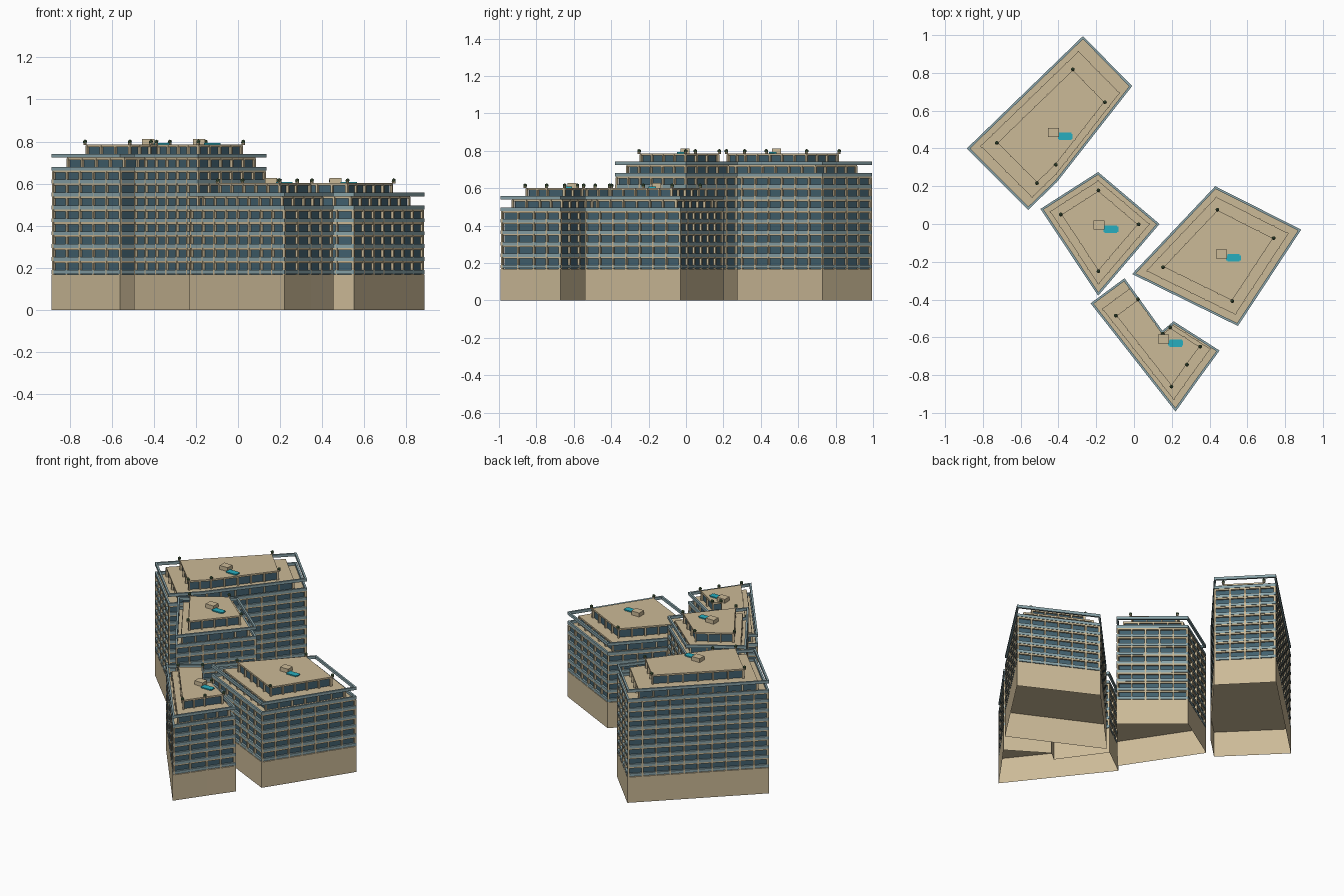
import bpy, bmesh, math
from mathutils import Vector, Matrix

if "Cube" in bpy.data.objects:
    bpy.data.objects.remove(bpy.data.objects["Cube"])

BASE_H, FLOOR = 0.168, 0.0613


def material(name, rgb):
    m = bpy.data.materials.new(name)
    m.diffuse_color = (*rgb, 1)
    m.use_nodes = True
    m.node_tree.nodes["Principled BSDF"].inputs["Base Color"].default_value = m.diffuse_color
    return m


STONE = material("stone", (0.60, 0.49, 0.31))
GLASS = material("dark_glass", (0.055, 0.12, 0.16))
RAIL = material("rail_glass", (0.25, 0.37, 0.40))
WATER = material("water", (0.02, 0.42, 0.52))
GREEN = material("foliage", (0.07, 0.13, 0.06))


def finish(bm, name, mat):
    bmesh.ops.recalc_face_normals(bm, faces=bm.faces)
    me = bpy.data.meshes.new(name)
    bm.to_mesh(me)
    bm.free()
    me.materials.append(mat)
    ob = bpy.data.objects.new(name, me)
    bpy.context.collection.objects.link(ob)
    return ob


def offset(poly, d):
    """Move every edge of a counter-clockwise outline outward by d."""
    out, n = [], len(poly)
    for i in range(n):
        a, b, c = poly[i - 1], poly[i], poly[(i + 1) % n]
        e, f = (b - a).normalized(), (c - b).normalized()
        n1, n2 = Vector((e.y, -e.x)), Vector((f.y, -f.x))
        out.append(b + (n1 + n2) * d / (1 + n1.dot(n2)))
    return out


def scaled(poly, c, s):
    return [c + (p - c) * s for p in poly]


def loop(bm, poly, z):
    return [bm.verts.new((p.x, p.y, z)) for p in poly]


def bridge(bm, a, b):
    for i in range(len(a)):
        j = (i + 1) % len(a)
        bm.faces.new((a[i], a[j], b[j], b[i]))


def prism(bm, poly, z0, z1, bottom=True):
    lo, hi = loop(bm, poly, z0), loop(bm, poly, z1)
    bridge(bm, lo, hi)
    bm.faces.new(hi)
    if bottom:
        bm.faces.new(lo[::-1])


def ring(bm, poly, z0, z1, width):
    inner = offset(poly, -width)
    loops = [loop(bm, poly, z0), loop(bm, poly, z1),
             loop(bm, inner, z1), loop(bm, inner, z0)]
    for k in range(4):
        bridge(bm, loops[k], loops[(k + 1) % 4])


def box(bm, center, size, angle=0):
    bmesh.ops.create_cube(bm, size=1, matrix=Matrix.Translation(center)
                          @ Matrix.Rotation(angle, 4, 'Z')
                          @ Matrix.Diagonal((*size, 1)))


def fins(bm, poly, z0, z1):
    """Vertical mullions along every edge."""
    for i, a in enumerate(poly):
        e = poly[(i + 1) % len(poly)] - a
        count = max(1, round(e.length / 0.085))
        for k in range(count):
            p = a + e * k / count
            box(bm, (p.x, p.y, (z0 + z1) / 2), (0.010, 0.014, z1 - z0),
                math.atan2(e.y, e.x))


def building(name, pts, floors):
    poly = [Vector(p) for p in pts]
    c = sum(poly, Vector((0, 0))) / len(poly)
    level = lambda i: BASE_H + i * FLOOR

    # open-bottomed podium
    bm = bmesh.new()
    prism(bm, poly, 0, BASE_H, bottom=False)
    finish(bm, name + "_podium", STONE)

    # main block and two stepped-back upper storeys
    walls, slabs, mullions = bmesh.new(), bmesh.new(), bmesh.new()
    tiers = [(1.0, 0, floors - 2), (0.85, floors - 2, floors - 1),
             (0.655, floors - 1, floors)]
    for s, f0, f1 in tiers:
        outline = scaled(poly, c, s)
        prism(walls, offset(outline, -0.013), level(f0) + 0.001, level(f1))
        fins(mullions, offset(outline, -0.007), level(f0), level(f1))
        for f in range(f0 + 1, f1 + 1):
            prism(slabs, offset(outline, -0.003), level(f) - 0.006, level(f) + 0.005)
    finish(walls, name + "_glass_walls", GLASS)
    finish(slabs, name + "_floor_slabs", STONE)
    finish(mullions, name + "_mullions", STONE)

    # balcony rails on every floor, including the free ring at the top
    bm = bmesh.new()
    for f in range(floors):
        ring(bm, poly, level(f) + 0.004, level(f) + 0.022, 0.012)
    finish(bm, name + "_balcony_rails", RAIL)

    # rooftop lift house and pool
    top = level(floors) + 0.005
    bm = bmesh.new()
    box(bm, (c.x, c.y, top + 0.013), (0.058, 0.048, 0.026))
    finish(bm, name + "_lift_house", STONE)
    bm = bmesh.new()
    box(bm, (c.x + 0.063, c.y - 0.021, top + 0.003), (0.078, 0.040, 0.008))
    corners = [e for e in bm.edges if abs(e.verts[0].co.z - e.verts[1].co.z) > 0.005]
    bmesh.ops.bevel(bm, geom=corners, offset=0.006, segments=2, affect='EDGES')
    finish(bm, name + "_pool", WATER)

    # corner planters
    pots, plants = bmesh.new(), bmesh.new()
    for p in scaled(poly, c, 0.655):
        bmesh.ops.create_cone(pots, cap_ends=True, segments=8, radius1=0.008,
                              radius2=0.008, depth=0.012,
                              matrix=Matrix.Translation((p.x, p.y, top + 0.004)))
        bmesh.ops.create_icosphere(plants, subdivisions=1, radius=0.011,
                                   matrix=Matrix.Translation((p.x, p.y, top + 0.013)))
    finish(pots, name + "_planters", STONE)
    finish(plants, name + "_shrubs", GREEN)


building("back_tower", [(-0.27, 0.995), (-0.885, 0.40), (-0.56, 0.075),
                        (-0.407, 0.223), (-0.01, 0.73)], 10)
building("middle_tower", [(-0.19, 0.275), (-0.495, 0.08), (-0.19, -0.38),
                          (0.135, 0.0)], 10)
building("right_block", [(0.43, 0.20), (-0.01, -0.265), (0.55, -0.54),
                         (0.885, -0.03)], 7)
building("front_block", [(-0.23, -0.42), (0.22, -0.993), (0.346, -0.816),
                         (0.453, -0.67), (0.21, -0.515), (0.15, -0.565),
                         (-0.05, -0.287)], 7)
